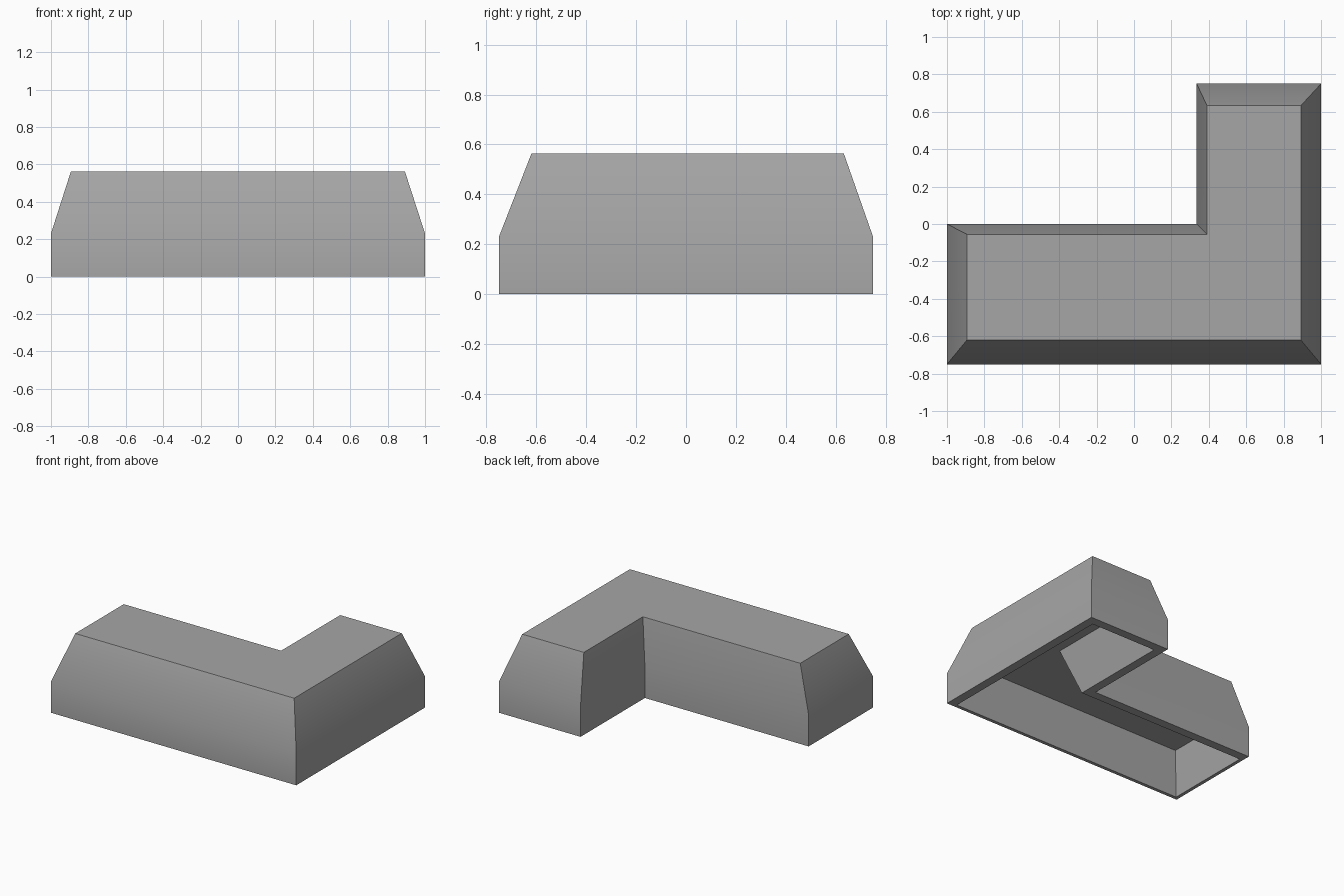
import bpy, bmesh, math

cube = bpy.data.objects.get("Cube")
if cube:
    bpy.data.objects.remove(cube, do_unlink=True)

grey = bpy.data.materials.new("plain grey")
grey.use_nodes = True
colour = (0.38, 0.38, 0.38, 1)
grey.diffuse_color = colour
grey.node_tree.nodes["Principled BSDF"].inputs["Base Color"].default_value = colour


def l_ring(bm, z, left=0, right=0, front=0, back=0, notch=0):
    """L-shaped loop at height z, each side pulled inwards by its own amount."""
    x0, x1 = -1 + left, 1 - right
    y0, y1 = -0.75 + front, 0.75 - back
    inner_x, inner_y = 0.335 + notch, -notch
    outline = [(x0, y0), (x1, y0), (x1, y1),
               (inner_x, y1), (inner_x, inner_y), (x0, inner_y)]
    return [bm.verts.new((x, y, z)) for x, y in outline]


def bridge(bm, lower, upper):
    for i in range(len(lower)):
        j = (i + 1) % len(lower)
        bm.faces.new((lower[i], lower[j], upper[j], upper[i]))


bm = bmesh.new()

# Rings run from the hollow's ceiling, down to the rim, then up the outside
rings = [
    l_ring(bm, 0.33, left=0.06, right=0.09, front=0.06, back=0.09, notch=0.17),
    l_ring(bm, 0, left=0.025, right=0.065, front=0.025, back=0.065, notch=0.065),
    l_ring(bm, 0),
    l_ring(bm, 0.23),
    l_ring(bm, 0.563, left=0.107, right=0.108, front=0.13, back=0.117, notch=0.055),
]
for lower, upper in zip(rings, rings[1:]):
    bridge(bm, lower, upper)

# Ceiling of the hollow and flat top
bm.faces.new(rings[0])
bm.faces.new(rings[-1])
bmesh.ops.recalc_face_normals(bm, faces=bm.faces)

mesh = bpy.data.meshes.new("corner_block")
bm.to_mesh(mesh)
bm.free()
mesh.materials.append(grey)
block = bpy.data.objects.new("corner_block", mesh)
bpy.context.collection.objects.link(block)

# Soft fold between wall and slope, crisp corners elsewhere
bpy.ops.object.select_all(action="DESELECT")
bpy.context.view_layer.objects.active = block
block.select_set(True)
bpy.ops.object.shade_smooth_by_angle(angle=math.radians(30))
